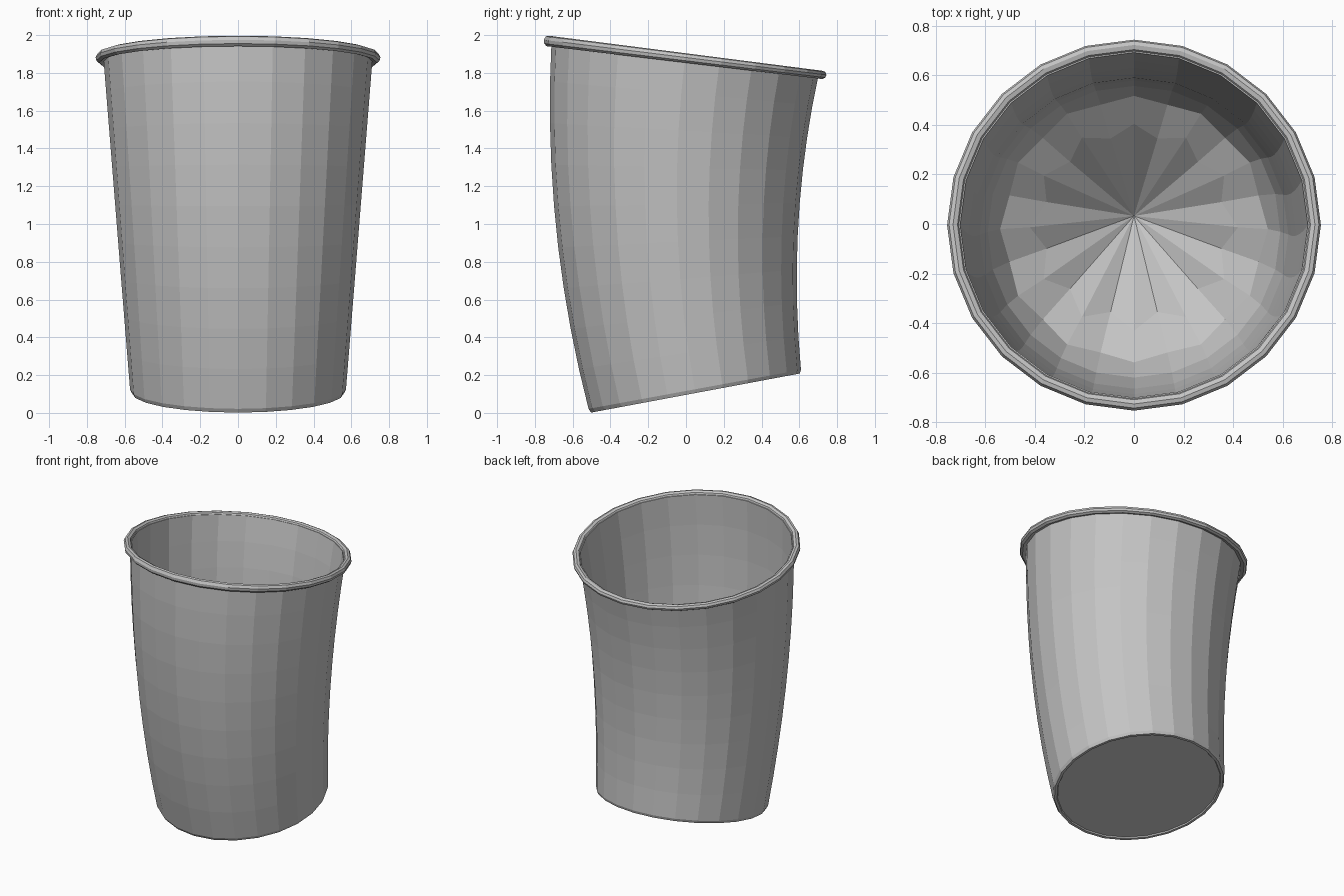
import bpy
import bmesh
import math

SIDES = 24
BEND_RADIUS = 5.785
BASE_TILT = math.radians(10.6)
BASE_Y, BASE_Z = 0.05, 0.105

cube = bpy.data.objects.get("Cube")
if cube:
    bpy.data.objects.remove(cube)

grey = bpy.data.materials.new("grey plastic")
grey.use_nodes = True
colour = (0.55, 0.55, 0.55, 1)
grey.diffuse_color = colour
grey.node_tree.nodes["Principled BSDF"].inputs["Base Color"].default_value = colour


def bent(r, h, angle):
    """Point at radius r and distance h along the curved axis."""
    tilt = BASE_TILT - h / BEND_RADIUS
    y = BASE_Y + BEND_RADIUS * (math.cos(BASE_TILT) - math.cos(tilt))
    z = BASE_Z + BEND_RADIUS * (math.sin(BASE_TILT) - math.sin(tilt))
    out = r * math.sin(angle)
    return (r * math.cos(angle), y + out * math.cos(tilt), z + out * math.sin(tilt))


def bent_lathe(name, profile, closed=False):
    """Spin (radius, height[, valley radius, valley height]) along the bent axis."""
    bm = bmesh.new()
    rings = []
    for p in profile:
        if p[0] == 0:
            rings.append([bm.verts.new(bent(0, p[1], 0))] * SIDES)
            continue
        ring = []
        for i in range(SIDES):
            r, h = p[2:] if len(p) == 4 and i % 2 else p[:2]
            ring.append(bm.verts.new(bent(r, h, math.tau * i / SIDES)))
        rings.append(ring)
    pairs = list(zip(rings, rings[1:]))
    if closed:
        pairs.append((rings[-1], rings[0]))
    for a, b in pairs:
        for i in range(SIDES):
            j = (i + 1) % SIDES
            corners = list(dict.fromkeys((a[i], a[j], b[j], b[i])))
            bm.faces.new(corners)
    bmesh.ops.recalc_face_normals(bm, faces=bm.faces)
    mesh = bpy.data.meshes.new(name)
    bm.to_mesh(mesh)
    bm.free()
    mesh.materials.append(grey)
    obj = bpy.data.objects.new(name, mesh)
    bpy.context.collection.objects.link(obj)
    return obj


def wall(h):
    return 0.57 + 0.08 * h


# Bucket shell: underside, flared outer wall, inner wall, pleated floor
levels = [0.02 + 1.77 * k / 9 for k in range(10)]
underside = [(0, 0.008), (0.54, 0.008), (0.545, 0), (0.562, 0)]
outside = [(wall(h), h) for h in levels]
inside = [(wall(h) - 0.012, h) for h in reversed(levels[4:])]
floor = [(0.59, 0.62), (0.54, 0.5, 0.52, 0.48), (0.42, 0.43, 0.365, 0.36), (0, 0.1)]
bent_lathe("bucket_shell", underside + outside + inside + floor)

# Rolled lip around the opening
lip = [(0.706, 1.765), (0.735, 1.757), (0.75, 1.768), (0.754, 1.785),
       (0.746, 1.802), (0.73, 1.807), (0.712, 1.8), (0.704, 1.785)]
bent_lathe("rolled_rim", lip, closed=True)
